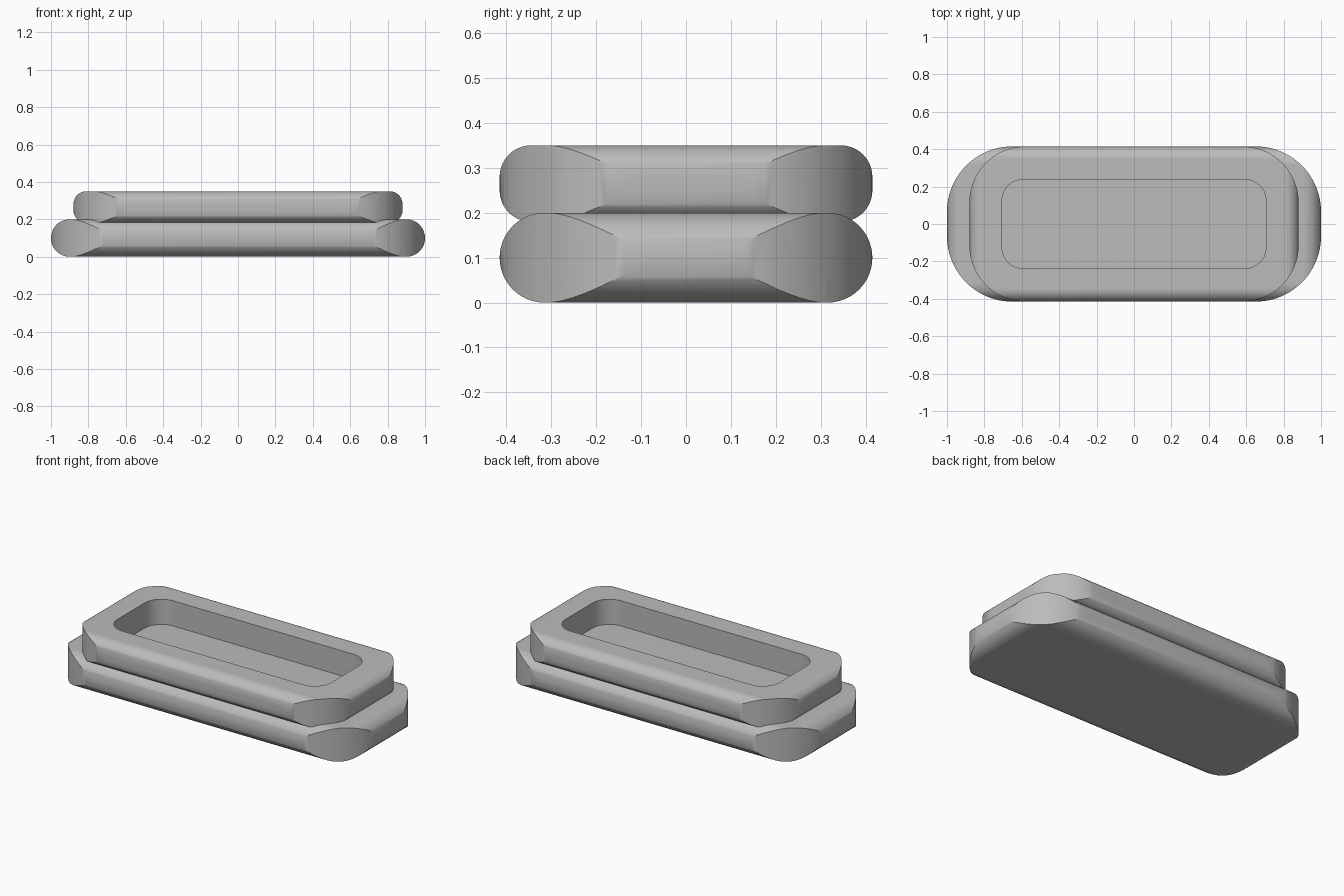
import bpy, bmesh
from math import sin, cos, pi

default = bpy.data.objects.get("Cube")
if default:
    bpy.data.objects.remove(default)

grey = bpy.data.materials.new("plain_grey")
GREY = (0.5, 0.5, 0.5, 1)
grey.diffuse_color = GREY
grey.use_nodes = True
grey.node_tree.nodes["Principled BSDF"].inputs["Base Color"].default_value = GREY


def loft(name, rings):
    """Solid through a stack of closed rings, capped at both ends."""
    bm = bmesh.new()
    loops = [[bm.verts.new(p) for p in ring] for ring in rings]
    for low, high in zip(loops, loops[1:]):
        n = len(low)
        for i in range(n):
            j = (i + 1) % n
            bm.faces.new((low[i], low[j], high[j], high[i]))
    bm.faces.new(loops[0][::-1])
    bm.faces.new(loops[-1])
    mesh = bpy.data.meshes.new(name)
    bm.to_mesh(mesh)
    bm.free()
    mesh.materials.append(grey)
    obj = bpy.data.objects.new(name, mesh)
    bpy.context.collection.objects.link(obj)
    return obj


def rounded_prism(name, a, b, r, z0, z1, steps=24):
    """Upright prism with rounded vertical corners."""
    outline = []
    for k, (sx, sy) in enumerate([(1, 1), (-1, 1), (-1, -1), (1, -1)]):
        for i in range(steps + 1):
            t = (k + i / steps) * pi / 2
            outline.append((sx * (a - r) + r * cos(t), sy * (b - r) + r * sin(t)))
    return loft(name, [[(x, y, z) for x, y in outline] for z in (z0, z1)])


def pillow_box(name, a, b, r, z0, z1, steps=14):
    """Box whose top and bottom edges are rounded, with mitred corners."""
    profile = [(r * (1 - sin(t)), z0 + r - r * cos(t))
               for t in (i / steps * pi / 2 for i in range(steps + 1))]
    upper = [(d, z0 + z1 - z) for d, z in reversed(profile)]
    if abs(upper[0][1] - profile[-1][1]) < 0.001:
        upper = upper[1:]
    rings = [[(a - d, b - d, z), (d - a, b - d, z), (d - a, d - b, z), (a - d, d - b, z)]
             for d, z in profile + upper]
    return loft(name, rings)


def combine(obj, cutter, operation):
    """Apply a boolean and remove the cutter."""
    cutter.hide_render = True
    mod = obj.modifiers.new(operation.lower(), "BOOLEAN")
    mod.operation = operation
    mod.solver = "EXACT"
    mod.object = cutter
    graph = bpy.context.evaluated_depsgraph_get()
    result = bpy.data.meshes.new_from_object(obj.evaluated_get(graph))
    obj.modifiers.clear()
    obj.data = result
    bpy.data.objects.remove(cutter)


def slab(name, a, b, edge, corner, z0, z1):
    """Edge-rounded box trimmed by upright rounded corners."""
    obj = pillow_box(name, a, b, edge, z0, z1)
    trim = rounded_prism("corner_trim", a, b, corner, z0 - 0.1, z1 + 0.1)
    combine(obj, trim, "INTERSECT")
    return obj


# Lower slab and the hollow rim standing on it
base = slab("base_slab", 1.0, 0.415, 0.1, 0.35, 0.0, 0.2)
rim = slab("upper_rim", 0.88, 0.415, 0.07, 0.3, 0.18, 0.35)
combine(rim, rounded_prism("pocket", 0.705, 0.237, 0.11, 0.1, 0.5), "DIFFERENCE")

# Smooth curves, crisp edges
for obj in (base, rim):
    bpy.ops.object.select_all(action="DESELECT")
    obj.select_set(True)
    bpy.context.view_layer.objects.active = obj
    bpy.ops.object.shade_smooth_by_angle(angle=pi / 6)
